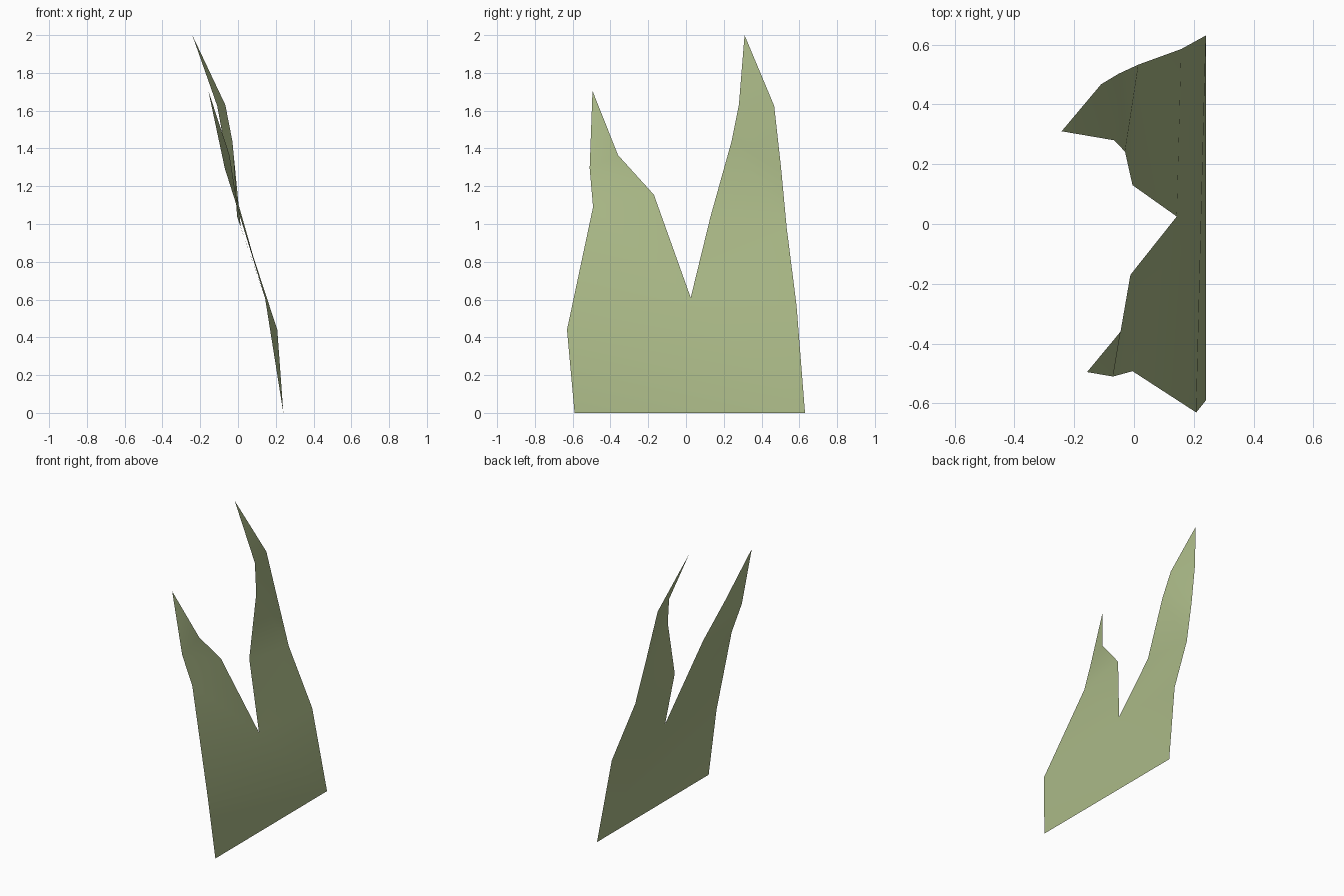
import bpy

if "Cube" in bpy.data.objects:
    bpy.data.objects.remove(bpy.data.objects["Cube"])

# One olive green for the whole sheet
green = bpy.data.materials.new("olive_green")
green.diffuse_color = (0.40, 0.48, 0.24, 1)
green.use_nodes = True
green.node_tree.nodes["Principled BSDF"].inputs["Base Color"].default_value = green.diffuse_color

# Key outline points of the forked grass blade (x, y, z)
P = {
    "base_l": (0.24, -0.59, 0), "base_r": (0.24, 0.63, 0),
    "hip_l": (0.208, -0.63, 0.44), "hip_r": (0.158, 0.585, 0.57),
    "notch": (0.143, 0.025, 0.61),
    # short blade: outer then inner edge
    "s1": (-0.005, -0.492, 1.09), "s2": (-0.07, -0.51, 1.295),
    "s_tip": (-0.157, -0.495, 1.705),
    "s3": (-0.045, -0.36, 1.365), "s4": (-0.012, -0.17, 1.155),
    # tall blade: inner then outer edge
    "t1": (-0.005, 0.13, 1.04), "t2": (-0.03, 0.242, 1.44),
    "t3": (-0.067, 0.28, 1.63), "t_tip": (-0.242, 0.31, 2.0),
    "t4": (0.015, 0.533, 0.98), "t5": (-0.05, 0.503, 1.3),
    "t6": (-0.11, 0.467, 1.625),
}
FACES = [
    # joined base
    "base_l base_r hip_l", "hip_l base_r notch", "base_r hip_r notch",
    # short blade
    "hip_l notch s1", "notch s4 s1", "s1 s4 s2", "s4 s3 s2", "s2 s3 s_tip",
    # tall blade
    "notch hip_r t4", "notch t4 t1", "t1 t4 t2", "t4 t5 t2",
    "t2 t5 t3", "t5 t6 t3", "t3 t6 t_tip",
]

names = list(P)
mesh = bpy.data.meshes.new("grass_blades")
mesh.from_pydata(list(P.values()), [],
                 [[names.index(n) for n in f.split()] for f in FACES])
mesh.materials.append(green)
mesh.polygons.foreach_set("use_smooth", [True] * len(mesh.polygons))
mesh.update()
blade = bpy.data.objects.new("grass_blades", mesh)
bpy.context.collection.objects.link(blade)
